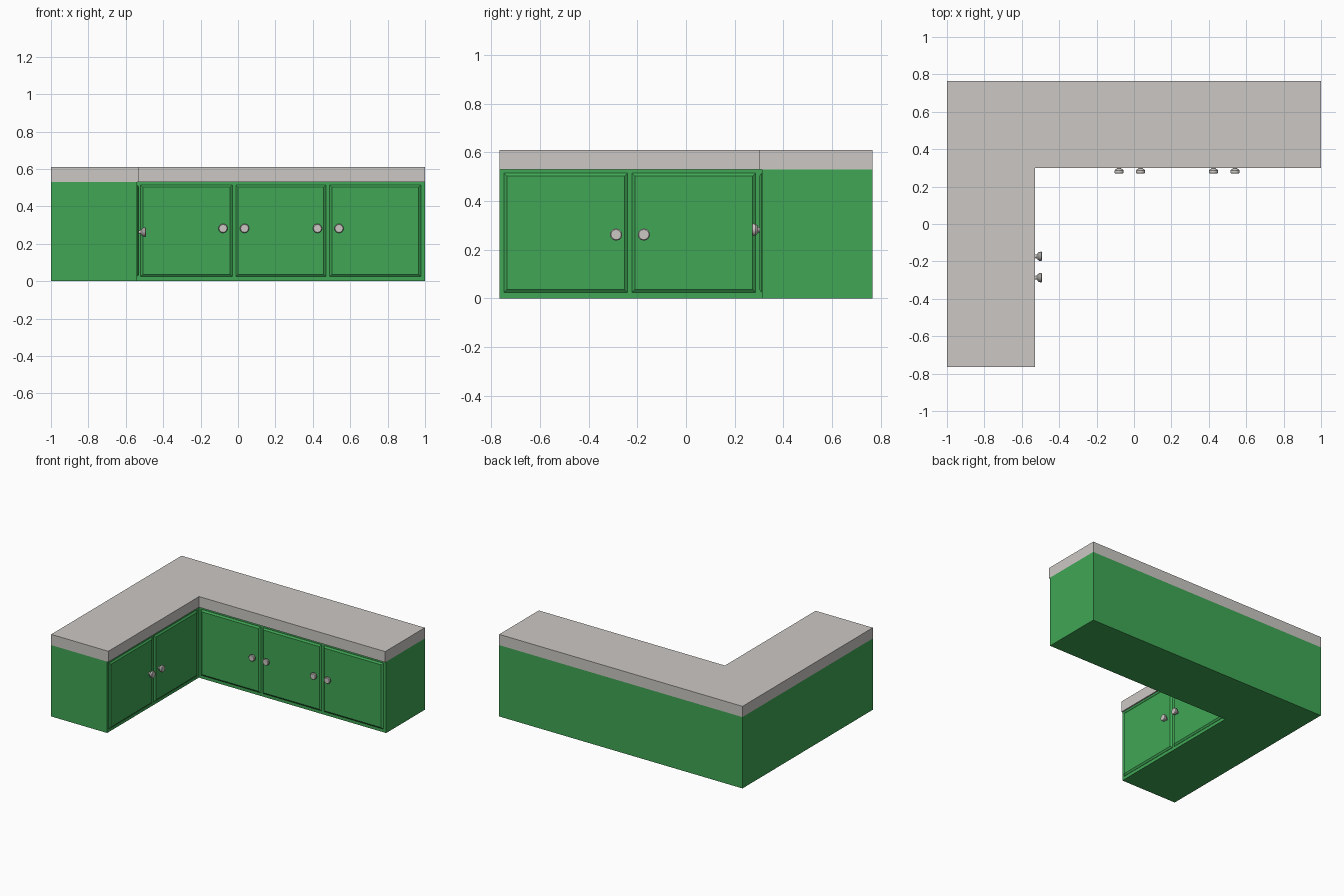
import bpy, bmesh, math
from mathutils import Matrix, Vector

if "Cube" in bpy.data.objects:
    bpy.data.objects.remove(bpy.data.objects["Cube"])


def material(name, rgb):
    m = bpy.data.materials.new(name)
    m.diffuse_color = (*rgb, 1)
    m.use_nodes = True
    m.node_tree.nodes["Principled BSDF"].inputs["Base Color"].default_value = m.diffuse_color
    return m


green = material("cabinet_green", (0.05, 0.38, 0.09))
stone = material("warm_grey", (0.60, 0.575, 0.55))


def finish(bm, name, mat):
    bmesh.ops.recalc_face_normals(bm, faces=bm.faces)
    me = bpy.data.meshes.new(name)
    bm.to_mesh(me)
    bm.free()
    me.materials.append(mat)
    ob = bpy.data.objects.new(name, me)
    bpy.context.collection.objects.link(ob)
    return ob


def l_prism(name, inner_x, inner_y, z0, z1, mat):
    pts = [(-1, -.765), (inner_x, -.765), (inner_x, inner_y),
           (1, inner_y), (1, .765), (-1, .765)]
    bm = bmesh.new()
    f = bm.faces.new([bm.verts.new((x, y, z0)) for x, y in pts])
    r = bmesh.ops.extrude_face_region(bm, geom=[f])
    bmesh.ops.translate(bm, vec=(0, 0, z1 - z0),
                        verts=[v for v in r["geom"] if isinstance(v, bmesh.types.BMVert)])
    return finish(bm, name, mat)


# Cabinet carcass and worktop
l_prism("cabinet_body", -.540, .312, 0, .53, green)
l_prism("worktop", -.530, .300, .53, .61, stone)

# Local frames: x along the run, -y out of the front, z up
BACK = Matrix.Translation((0, .312, 0))
LEFT = Matrix.Translation((-.540, 0, 0)) @ Matrix.Rotation(math.pi / 2, 4, 'Z')


def door(name, frame, a, b):
    # Raised slab with sloped edges
    bm = bmesh.new()
    rings = []
    for inset, y in ((0, .002), (0, -.002), (.012, -.011)):
        pts = [(a + inset, .024 + inset), (b - inset, .024 + inset),
               (b - inset, .514 - inset), (a + inset, .514 - inset)]
        rings.append([bm.verts.new(frame @ Vector((x, y, z))) for x, z in pts])
    for p, q in zip(rings, rings[1:]):
        for i in range(4):
            j = (i + 1) % 4
            bm.faces.new((p[i], p[j], q[j], q[i]))
    bm.faces.new(rings[0])
    bm.faces.new(rings[-1])
    finish(bm, name, green)


def knob(name, frame, x, z):
    # Short stem flaring to a flat-fronted cap
    profile = [(.010, -.005), (.011, -.016), (.018, -.019), (.024, -.026),
               (.025, -.038), (.021, -.042)]
    n = 12
    bm = bmesh.new()
    rings = [[bm.verts.new(frame @ Vector((x + r * math.cos(2 * math.pi * i / n), y,
                                           z + r * math.sin(2 * math.pi * i / n))))
              for i in range(n)] for r, y in profile]
    for p, q in zip(rings, rings[1:]):
        for i in range(n):
            j = (i + 1) % n
            bm.faces.new((p[i], p[j], q[j], q[i]))
    bm.faces.new(rings[0])
    bm.faces.new(rings[-1])
    ob = finish(bm, name, stone)
    bpy.ops.object.select_all(action='DESELECT')
    ob.select_set(True)
    bpy.context.view_layer.objects.active = ob
    bpy.ops.object.shade_smooth_by_angle(angle=math.radians(35))


# Doors
for i, (a, b) in enumerate([(-.52, -.03), (-.012, .47), (.49, .978)]):
    door(f"back_door_{i + 1}", BACK, a, b)
for i, (a, b) in enumerate([(-.748, -.24), (-.222, .286)]):
    door(f"left_door_{i + 1}", LEFT, a, b)

# Knobs
for i, x in enumerate((-.08, .035, .425, .54)):
    knob(f"back_knob_{i + 1}", BACK, x, .282)
for i, y in enumerate((-.287, -.173)):
    knob(f"left_knob_{i + 1}", LEFT @ Matrix.Translation((0, -.006, 0)), y, .262)
